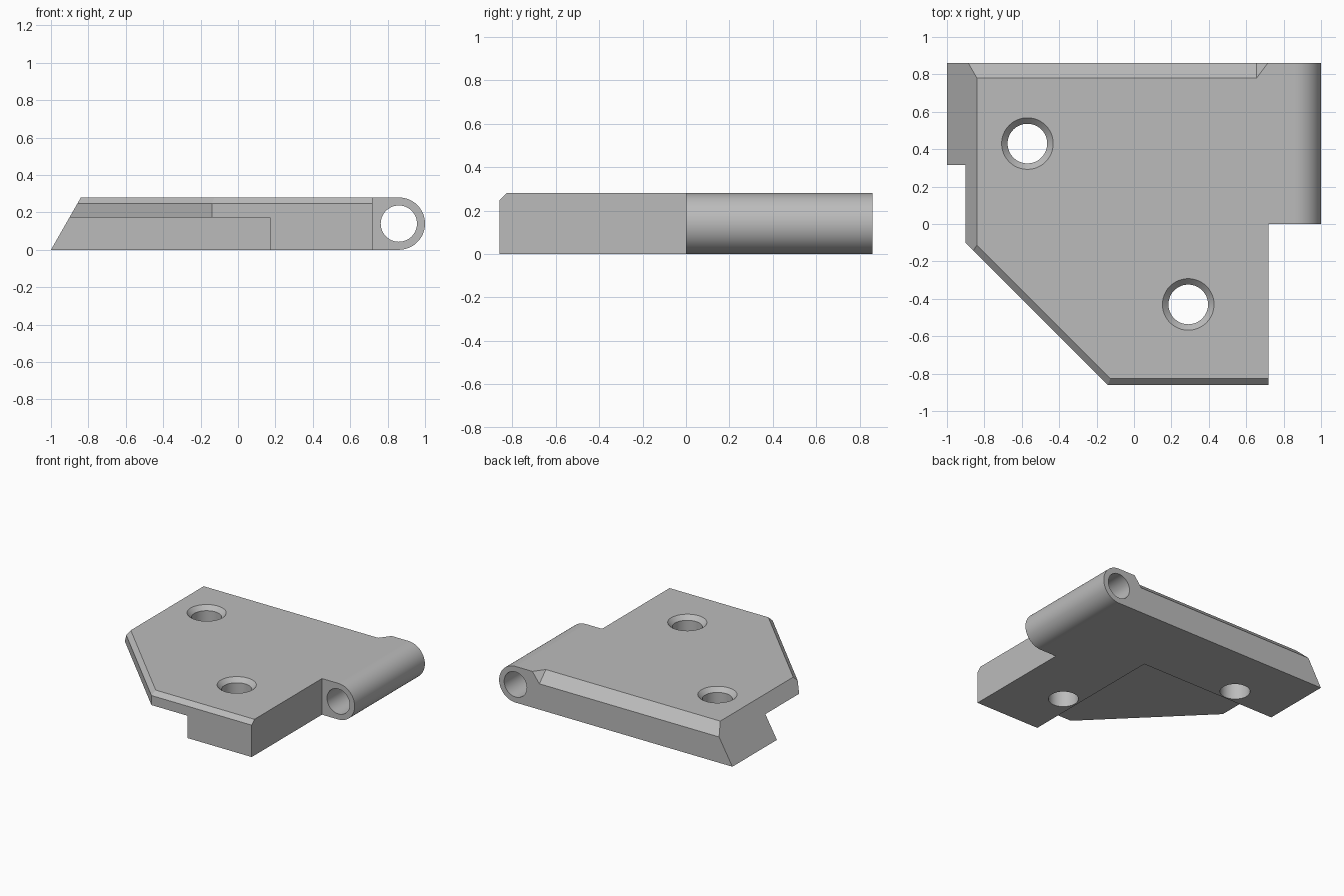
import bpy, bmesh, math
from mathutils import Vector, Matrix

if "Cube" in bpy.data.objects:
    bpy.data.objects.remove(bpy.data.objects["Cube"])

HALF_Y, TOP, RAD = 0.86, 0.28, 0.14
PIN_X = 1 - RAD
SIDE_X = 0.72

grey = bpy.data.materials.new("plain grey")
grey.use_nodes = True
grey.diffuse_color = (0.5, 0.5, 0.5, 1)
grey.node_tree.nodes["Principled BSDF"].inputs["Base Color"].default_value = (0.5, 0.5, 0.5, 1)


def hull(name, points):
    """Convex solid around the points."""
    bm = bmesh.new()
    for p in points:
        bm.verts.new(p)
    bmesh.ops.convex_hull(bm, input=bm.verts[:])
    bmesh.ops.dissolve_limit(bm, angle_limit=0.01, verts=bm.verts[:], edges=bm.edges[:])
    bmesh.ops.recalc_face_normals(bm, faces=bm.faces[:])
    mesh = bpy.data.meshes.new(name)
    bm.to_mesh(mesh)
    bm.free()
    mesh.materials.append(grey)
    obj = bpy.data.objects.new(name, mesh)
    bpy.context.collection.objects.link(obj)
    return obj


def box(name, lo, hi):
    return hull(name, [(x, y, z) for x in (lo[0], hi[0]) for y in (lo[1], hi[1]) for z in (lo[2], hi[2])])


def rings(name, centre, levels, axis="Z", count=48):
    """Round solid from (height, radius) levels."""
    turn = Matrix.Rotation(math.radians(90), 3, "X") if axis == "Y" else Matrix.Identity(3)
    pts = []
    for h, r in levels:
        for i in range(count):
            a = math.tau * i / count
            pts.append(Vector(centre) + turn @ Vector((r * math.cos(a), r * math.sin(a), h)))
    return hull(name, pts)


def edge_bevel(name, start, direction, outward, size=0.033, reach=0.1):
    """Wedge that bevels a straight top edge."""
    pts = []
    for t in (-2, 2):
        base = Vector(start) + Vector(direction).normalized() * t
        out = Vector(outward).normalized()
        for o, z in ((reach, TOP - size - reach), (reach, TOP + reach), (-size - reach, TOP + reach)):
            pts.append(base + out * o + Vector((0, 0, z)))
    return hull(name, pts)


# Body: slanted left side, rounded right side
profile = [(-1, 0), (-0.84, TOP)]
steps = 32
for i in range(steps + 1):
    a = math.pi * (0.5 - i / steps)
    profile.append((PIN_X + RAD * math.cos(a), RAD + RAD * math.sin(a)))
leaf = hull("hinge_leaf", [(x, y, z) for y in (-HALF_Y, HALF_Y) for x, z in profile])

# Cuts: clearance beside the knuckle, underside step, diagonal corner
cutters = [
    box("knuckle_clearance", (SIDE_X, -1, -0.1), (1.1, 0, 0.4)),
    box("underside_step", (-1.1, -1, -0.1), (0.17, 0.315, 0.173)),
    hull("diagonal_corner", [(x, y, z) for z in (-0.1, 0.4)
                             for x, y in ((-1.3, 0.3), (0.2, -1.2), (-1.3, -1.2))]),
    edge_bevel("front_bevel", (0, -HALF_Y, 0), (1, 0, 0), (0, -1, 0)),
    edge_bevel("diagonal_bevel", (-0.5, -0.5, 0), (1, -1, 0), (-1, -1, 0)),
    # Back bevel with a tilted end
    hull("back_bevel", [(-1.1, 0.70, 0.36), (-1.1, 0.94, 0.12), (-1.1, 0.94, 0.36),
                        (0.655, 0.70, 0.36), (0.655, 0.94, 0.12), (0.835, 0.94, 0.36)]),
    rings("pin_hole", (PIN_X, 0, RAD), [(-1, 0.097), (1, 0.097)], "Y"),
]

# Countersunk screw holes
for x, y in ((-0.57, 0.43), (0.29, -0.43)):
    cutters.append(rings("screw_hole", (x, y, 0), [(-0.1, 0.106), (0.35, 0.106)]))
    cutters.append(rings("countersink", (x, y, 0), [(TOP - 0.033, 0.106), (TOP + 0.033, 0.17)]))

for cutter in cutters:
    cutter.hide_render = True
    mod = leaf.modifiers.new(cutter.name, "BOOLEAN")
    mod.operation, mod.solver, mod.object = "DIFFERENCE", "EXACT", cutter

# Apply the cuts and remove the cutters
bpy.context.view_layer.update()
depsgraph = bpy.context.evaluated_depsgraph_get()
result = bpy.data.meshes.new_from_object(leaf.evaluated_get(depsgraph))
leaf.modifiers.clear()
leaf.data = result
for cutter in cutters:
    bpy.data.objects.remove(cutter)

# Smooth curved walls, keep broad faces flat
bpy.ops.object.select_all(action="DESELECT")
leaf.select_set(True)
bpy.context.view_layer.objects.active = leaf
bpy.ops.object.shade_smooth_by_angle(angle=math.radians(30))
for face in leaf.data.polygons:
    if face.area > 0.05:
        face.use_smooth = False
